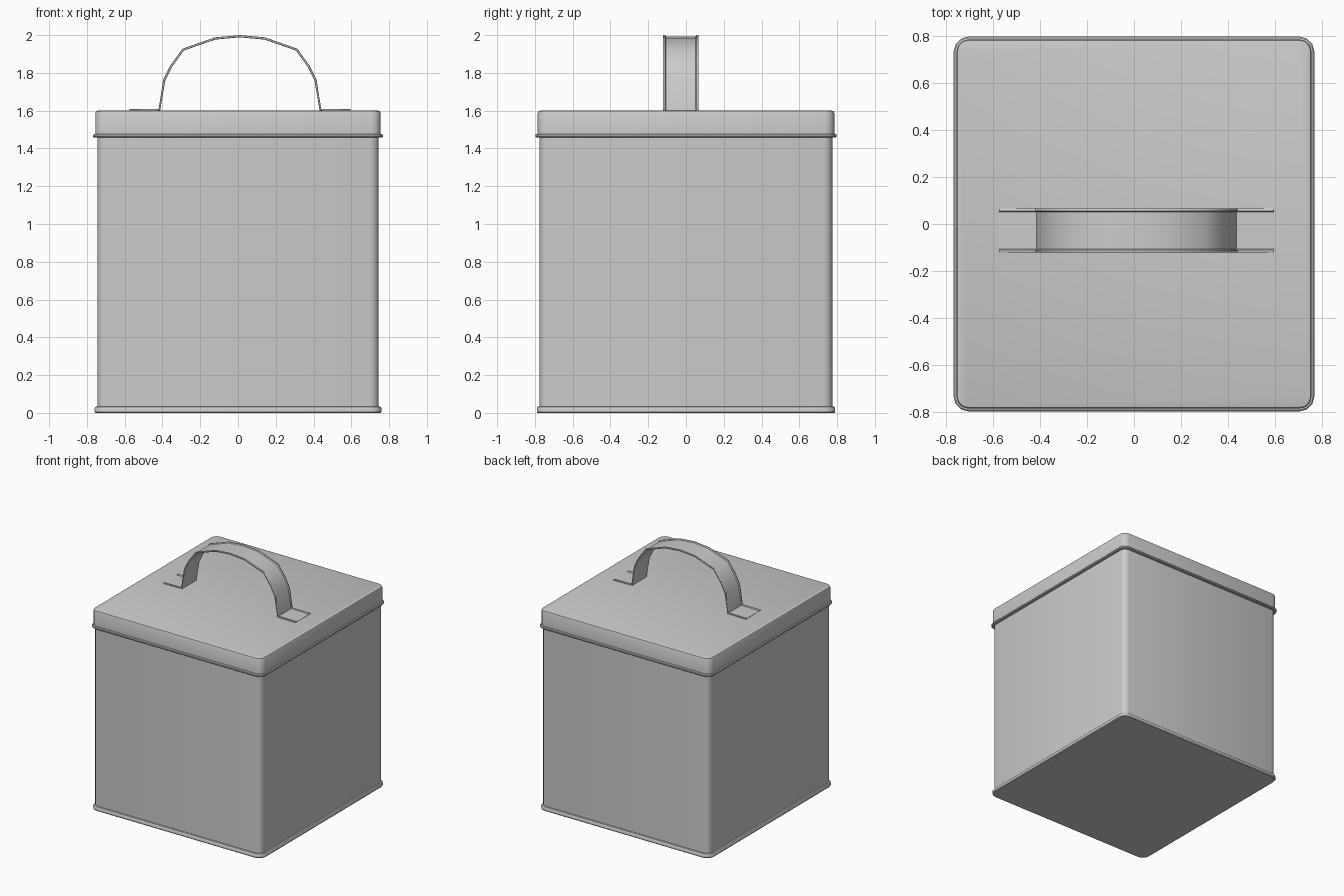
import bpy, bmesh, math
from mathutils import Vector

if "Cube" in bpy.data.objects:
    bpy.data.objects.remove(bpy.data.objects["Cube"])

SIDE_DIFF = 0.03   # tin is slightly deeper than wide


def finish(name, bm, angle=35):
    bmesh.ops.recalc_face_normals(bm, faces=bm.faces)
    mesh = bpy.data.meshes.new(name)
    bm.to_mesh(mesh)
    bm.free()
    obj = bpy.data.objects.new(name, mesh)
    bpy.context.collection.objects.link(obj)
    bpy.ops.object.select_all(action='DESELECT')
    obj.select_set(True)
    bpy.context.view_layer.objects.active = obj
    bpy.ops.object.shade_smooth_by_angle(angle=math.radians(angle))
    return obj


def bridge(bm, a, b):
    n = len(a)
    for i in range(n):
        bm.faces.new((a[i], a[(i + 1) % n], b[(i + 1) % n], b[i]))


def rounded_loft(name, profile, base_half, base_radius, steps=3):
    """Stack rounded rectangles; profile holds (half width, z) pairs."""
    bm = bmesh.new()
    rings = []
    for half, z in profile:
        r = base_radius + half - base_half
        cx, cy = half - r, half + SIDE_DIFF - r
        ring = []
        for q, (sx, sy) in enumerate(((1, 1), (-1, 1), (-1, -1), (1, -1))):
            for k in range(steps + 1):
                t = math.pi / 2 * (q + k / steps)
                ring.append(bm.verts.new((sx * cx + r * math.cos(t),
                                          sy * cy + r * math.sin(t), z)))
        rings.append(ring)
    for a, b in zip(rings, rings[1:]):
        bridge(bm, a, b)
    bm.faces.new(rings[0])
    bm.faces.new(rings[-1])
    return finish(name, bm)


# Tin body with the rolled rim around its base
rounded_loft("tin_body", [
    (0.755, 0.0), (0.760, 0.006), (0.760, 0.024), (0.755, 0.032),
    (0.745, 0.034), (0.745, 1.57)], 0.745, 0.045)

# Lid shell: inner wall, rolled bead, outer wall, bevelled top
rounded_loft("lid", [
    (0.747, 1.585), (0.747, 1.457), (0.762, 1.457), (0.767, 1.462),
    (0.767, 1.471), (0.762, 1.476), (0.755, 1.477), (0.755, 1.588),
    (0.751, 1.597), (0.742, 1.600)], 0.755, 0.050)

# Strap handle: beaded strip swept along an arch with flat feet
half_path = [(0.585, 1.609), (0.430, 1.610), (0.406, 1.765), (0.368, 1.840),
             (0.304, 1.928), (0.133, 1.988)]
cx, cy = 0.01, -0.028
path = [Vector((-x, z)) for x, z in half_path] + [Vector((0, 2.0))]
path += [Vector((x, z)) for x, z in reversed(half_path)]
section = [(-0.093, -0.002), (-0.090, 0), (-0.083, 0), (-0.078, -0.007),
           (0.078, -0.007), (0.083, 0), (0.090, 0), (0.093, -0.002),
           (0.093, -0.010), (0.090, -0.012), (-0.090, -0.012), (-0.093, -0.010)]

bm = bmesh.new()
rings = []
for i, p in enumerate(path):
    d_in = (p - path[max(i - 1, 0)]).normalized()
    d_out = (path[min(i + 1, len(path) - 1)] - p).normalized()
    d = (d_in + d_out).normalized()
    normal = Vector((-d.y, d.x))
    ring = []
    for y, n in section:
        q = p + normal * n
        ring.append(bm.verts.new((cx + q.x, cy + y, q.y)))
    rings.append(ring)
for a, b in zip(rings, rings[1:]):
    bridge(bm, a, b)
bm.faces.new(rings[0])
bm.faces.new(rings[-1])
finish("handle", bm, 40)
